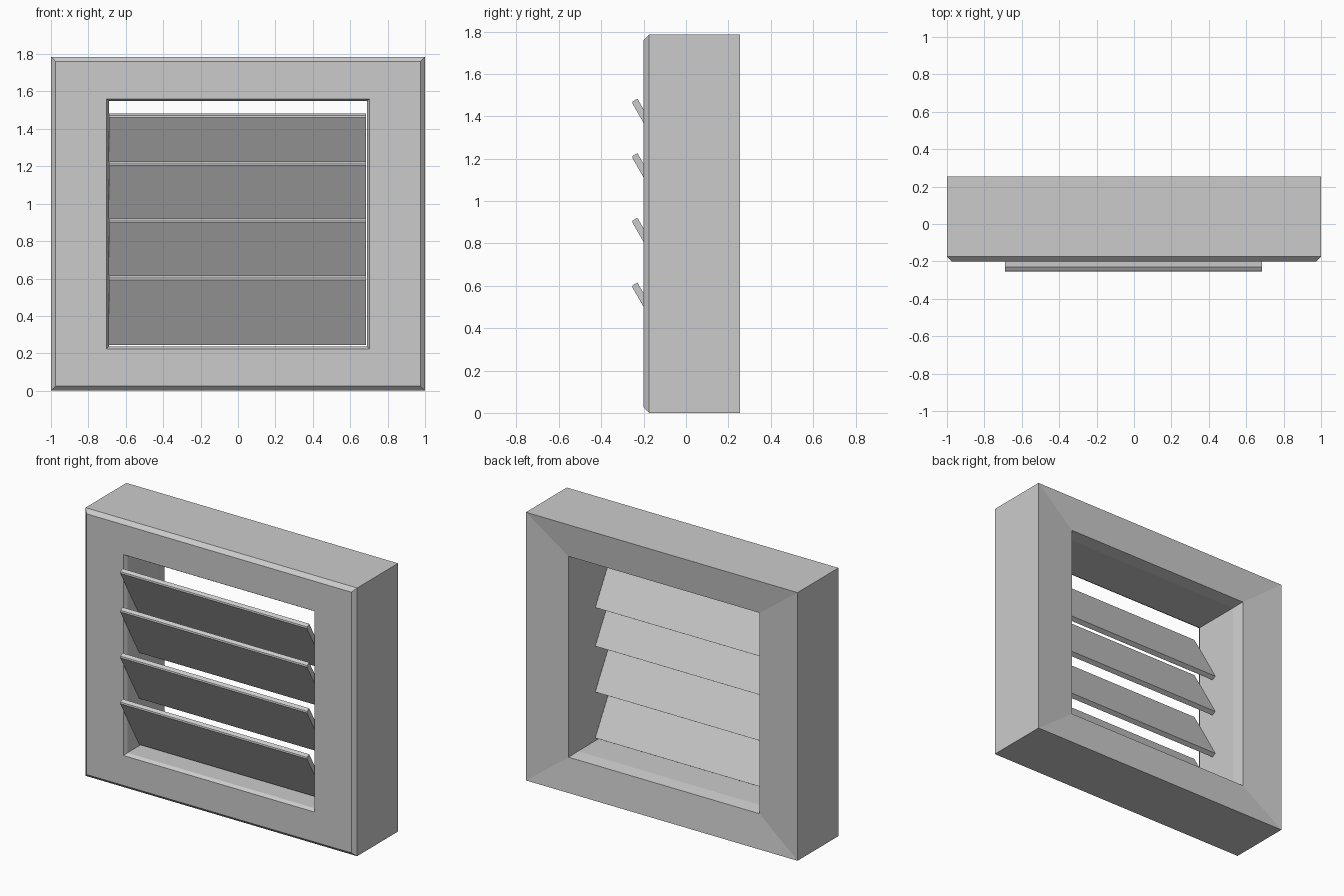
import bpy
from math import sin, cos, radians

if "Cube" in bpy.data.objects:
    bpy.data.objects.remove(bpy.data.objects["Cube"])


def make_mesh(name, verts, faces):
    mesh = bpy.data.meshes.new(name)
    mesh.from_pydata(verts, [], faces)
    mesh.update()
    obj = bpy.data.objects.new(name, mesh)
    bpy.context.collection.objects.link(obj)
    return obj


# Frame: closed profile (x inset, z inset, y) swept around four mitred corners
W, H = 1.0, 1.785
profile = [(0, 0, 0.255), (0, 0, -0.175), (0.025, 0.025, -0.2),
           (0.297, 0.224, -0.2), (0.31, 0.237, -0.178),
           (0.31, 0.237, 0.15), (0.297, 0.224, 0.23)]
n = len(profile)
verts, faces = [], []
for sx, top in ((-1, 0), (1, 0), (1, 1), (-1, 1)):
    for ix, iz, y in profile:
        verts.append((sx * (W - ix), y, H - iz if top else iz))
for c in range(4):
    d = (c + 1) % 4
    for i in range(n):
        j = (i + 1) % n
        faces.append((c * n + i, c * n + j, d * n + j, d * n + i))
make_mesh("vent_frame", verts, faces)

# Slats: tilted bars with a small chamfer on the outer lip
LENGTH, THICK, LIP = 0.41, 0.032, 0.007
TILT = radians(60)
X0, X1 = -0.69, 0.685
section = [(LIP, 0), (0, LIP), (0, THICK), (LENGTH, THICK), (LENGTH, 0)]


def slat(index, top):
    y0, z0 = -0.257, top - THICK * cos(TILT)
    ring = [(y0 + u * cos(TILT) + v * sin(TILT),
             z0 - u * sin(TILT) + v * cos(TILT)) for u, v in section]
    m = len(ring)
    pts = [(x, y, z) for x in (X0, X1) for y, z in ring]
    polys = [(i, i + m, (i + 1) % m + m, (i + 1) % m) for i in range(m)]
    polys += [tuple(range(m)), tuple(reversed(range(m, 2 * m)))]
    return make_mesh(f"slat_{index}", pts, polys)


for k, top in enumerate((0.615, 0.921, 1.226, 1.483)):
    slat(k + 1, top)

# Consistent outward normals
for obj in bpy.context.collection.objects:
    import bmesh
    bm = bmesh.new()
    bm.from_mesh(obj.data)
    bmesh.ops.recalc_face_normals(bm, faces=bm.faces[:])
    bm.to_mesh(obj.data)
    bm.free()
